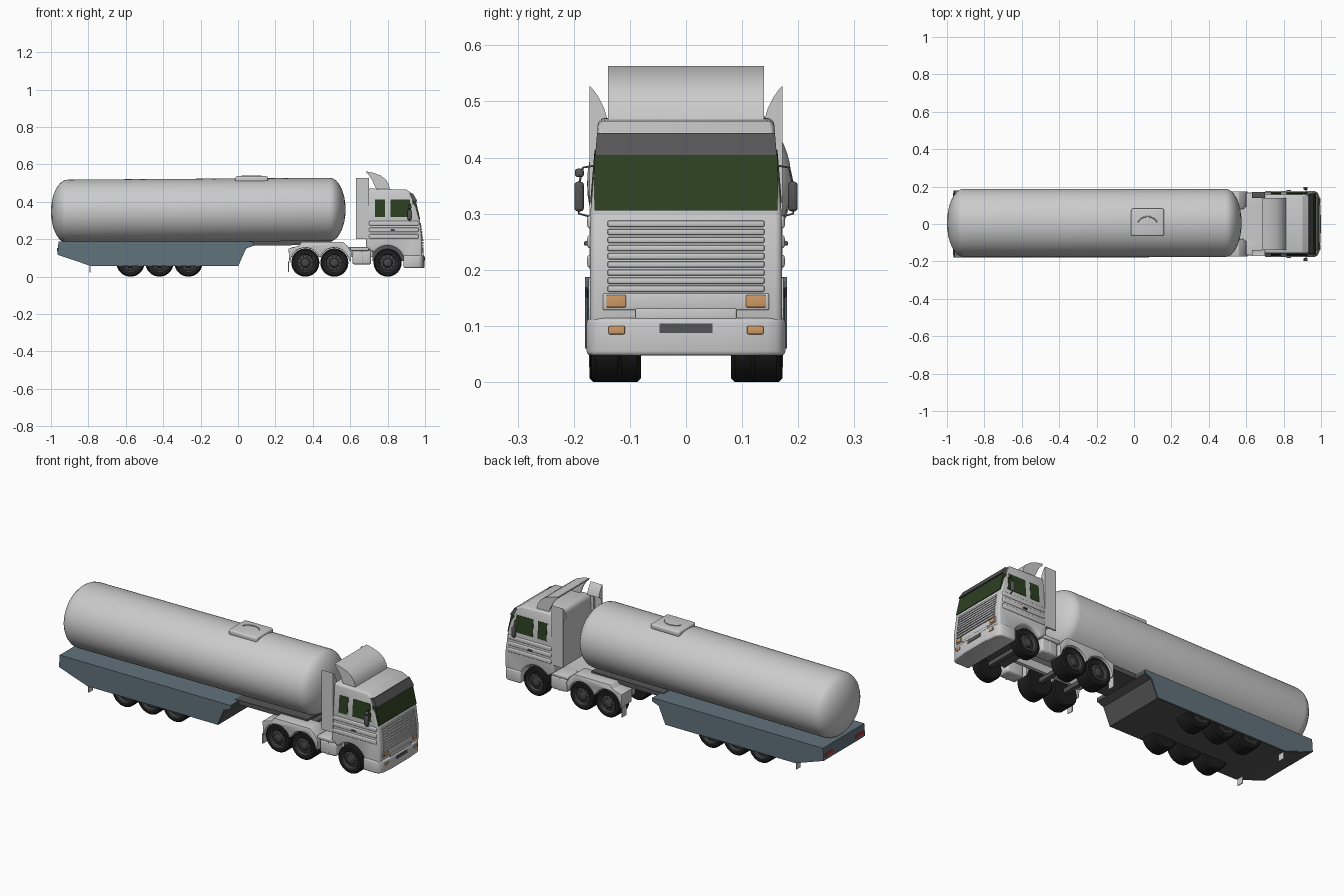
import bpy, bmesh, math
from mathutils import Vector

if "Cube" in bpy.data.objects:
    bpy.data.objects.remove(bpy.data.objects["Cube"])


def material(name, rgb):
    m = bpy.data.materials.new(name)
    m.diffuse_color = (*rgb, 1)
    m.use_nodes = True
    m.node_tree.nodes["Principled BSDF"].inputs["Base Color"].default_value = m.diffuse_color
    return m


BLUE = material("skirt_blue", (0.12, 0.17, 0.20))
BLACK = material("tyre_black", (0.012, 0.012, 0.012))
RIM = material("rim_grey", (0.06, 0.06, 0.06))
DARK = material("dark_grey", (0.09, 0.09, 0.09))
GLASS = material("green_glass", (0.025, 0.05, 0.015))
AMBER = material("amber", (0.62, 0.32, 0.13))
RED = material("red_lamp", (0.5, 0.04, 0.03))


def finish(name, bm, mat=None):
    bmesh.ops.remove_doubles(bm, verts=bm.verts, dist=1e-5)
    bmesh.ops.recalc_face_normals(bm, faces=bm.faces)
    me = bpy.data.meshes.new(name)
    bm.to_mesh(me)
    bm.free()
    if mat:
        me.materials.append(mat)
    ob = bpy.data.objects.new(name, me)
    bpy.context.collection.objects.link(ob)
    return ob


def prism(name, pts, a, b, axis='y', mat=None, bevel=0, seg=3, warp=None):
    """Extrude an outline from a to b along an axis, with optional rounded edges."""
    place = {'x': lambda p, t: (t, p[0], p[1]), 'y': lambda p, t: (p[0], t, p[1]),
             'z': lambda p, t: (p[0], p[1], t)}[axis]
    bm = bmesh.new()
    r1, r2 = [[bm.verts.new(place(p, t)) for p in pts] for t in (a, b)]
    bm.faces.new(r1)
    bm.faces.new(r2[::-1])
    n = len(pts)
    for i in range(n):
        bm.faces.new((r1[i], r1[(i + 1) % n], r2[(i + 1) % n], r2[i]))
    bmesh.ops.recalc_face_normals(bm, faces=bm.faces)
    if warp:
        for v in bm.verts:
            v.co = warp(v.co)
    if bevel:
        edges = [e for e in bm.edges if e.calc_face_angle(0) > 0.6]
        bmesh.ops.bevel(bm, geom=edges, offset=bevel, segments=seg, profile=0.5,
                        affect='EDGES', clamp_overlap=True)
    return finish(name, bm, mat)


def box(name, x, y, z, **kw):
    return prism(name, [(x[0], z[0]), (x[1], z[0]), (x[1], z[1]), (x[0], z[1])], y[0], y[1], **kw)


def pair(fn, name, *args, a, b, **kw):
    """Build a part on both sides of the truck."""
    for s, side in ((1, "left"), (-1, "right")):
        fn(f"{name}_{side}", *args, s * a, s * b, **kw)


def side_box(name, x, z, a, b, **kw):
    box(name, x, (a, b), z, **kw)


def lathe(name, prof, place, n=40, mat=None):
    """Revolve (radius, offset) points; place maps (cos r, sin r, offset) to space."""
    bm = bmesh.new()
    rings = [[bm.verts.new(place(r * math.cos(k * math.tau / n), r * math.sin(k * math.tau / n), t))
              for k in range(n)] for r, t in prof]
    for p, q in zip(rings, rings[1:]):
        for k in range(n):
            bm.faces.new((p[k], p[(k + 1) % n], q[(k + 1) % n], q[k]))
    bmesh.ops.remove_doubles(bm, verts=bm.verts, dist=1e-6)
    return finish(name, bm, mat)


def tube(name, pts, r, mat=None):
    cu = bpy.data.curves.new(name, 'CURVE')
    cu.dimensions = '3D'
    cu.bevel_depth, cu.bevel_resolution = r, 1
    sp = cu.splines.new('POLY')
    sp.points.add(len(pts) - 1)
    for p, co in zip(sp.points, pts):
        p.co = (*co, 1)
    ob = bpy.data.objects.new(name, cu)
    bpy.context.collection.objects.link(ob)
    if mat:
        cu.materials.append(mat)


def arc(cx, cz, r, a0, a1, n=10):
    return [(cx + r * math.cos(math.radians(a0 + (a1 - a0) * i / n)),
             cz + r * math.sin(math.radians(a0 + (a1 - a0) * i / n))) for i in range(n + 1)]


# Tank: cylinder with elliptical domes, very slightly raised at the front
steps = [i * math.pi / 16 for i in range(9)]
prof = [(math.sin(t), -0.91 - 0.09 * math.cos(t)) for t in steps]
prof += [(math.cos(t), 0.49 + 0.085 * math.sin(t)) for t in steps]
lathe("tank", prof, lambda c, s, t: (t, 0.006 + 0.182 * c, 0.355 + 0.17 * s + 0.007 * t), 64)

# Tank hatch with a curved handle
box("tank_hatch", (-0.015, 0.16), (-0.065, 0.082), (0.505, 0.537), bevel=0.01)
tube("hatch_handle", [(x, y, 0.538) for x, y in arc(0.072, -0.02, 0.06, 30, 150)], 0.003)

# Trailer skirt, dark underside and neck plate
skirt = [(-0.96, 0.187), (-0.965, 0.12), (-0.79, 0.06), (0.0, 0.06), (0.04, 0.152), (0.08, 0.168), (0.08, 0.187)]
prism("trailer_skirt", skirt, -0.18, 0.18, mat=BLUE)
prism("trailer_underside", [(-0.95, 0.15), (-0.962, 0.1165), (-0.79, 0.058), (0.002, 0.058), (0.043, 0.15),
                            (0.082, 0.165), (0.082, 0.18)], -0.176, 0.176, mat=DARK)
prism("neck_plate", [(0.06, 0.19), (0.06, 0.167), (0.27, 0.167), (0.50, 0.18), (0.50, 0.195)], -0.11, 0.11, mat=DARK)
pair(side_box, "rear_lamp", (-0.967, -0.955), (0.135, 0.152), a=0.10, b=0.165, mat=RED)
pair(side_box, "trailer_mudflap", (-0.793, -0.789), (0.022, 0.075), a=0.135, b=0.172)


# Wheels: tyre, dished rim and ring of vent holes
def wheel(name, x, y_in, y_out, hub=0.0):
    s = 1 if y_out > 0 else -1
    w = abs(y_out)
    i = abs(y_in)

    def place(c, d, t):
        return (x + c, s * t, 0.075 + d)
    lathe(name + "_tyre", [(0, i), (0.068, i), (0.075, i + 0.007), (0.075, w - 0.007),
                           (0.068, w), (0.05, w), (0.046, w - 0.012)], place, 40, BLACK)
    lathe(name + "_rim", [(0.05, w + 0.001), (0.046, w - 0.001), (0.042, w - 0.014), (0.026, w - 0.010),
                          (0.022, w - 0.004 + hub), (0.012, w + hub), (0, w + hub)], place, 32, RIM)
    bm = bmesh.new()
    for k in range(10):
        a = k * math.tau / 10
        ring = [bm.verts.new((x + 0.034 * math.cos(a) + 0.004 * math.cos(q * math.tau / 8), s * (w - 0.0105),
                              0.075 + 0.034 * math.sin(a) + 0.004 * math.sin(q * math.tau / 8))) for q in range(8)]
        bm.faces.new(ring if s < 0 else ring[::-1])
    finish(name + "_holes", bm, BLACK)


for k, x in enumerate((-0.575, -0.42, -0.265)):
    pair(wheel, f"trailer_wheel_{k}", x, a=0.085, b=0.172)
for k, x in enumerate((0.36, 0.515)):
    pair(wheel, f"drive_wheel_{k}", x, a=0.08, b=0.17)
pair(wheel, "front_wheel", 0.80, a=0.115, b=0.168, hub=0.004)
for k, x in enumerate((-0.575, -0.42, -0.265, 0.36, 0.515, 0.80)):
    box(f"axle_{k}", (x - 0.012, x + 0.012), (-0.12, 0.12), (0.063, 0.087), mat=DARK)

# Tractor chassis: rails, deck, coupling and rear fenders with arches
pair(side_box, "chassis_rail", (0.28, 0.95), (0.105, 0.15), a=0.045, b=0.065)
box("chassis_deck", (0.29, 0.69), (-0.09, 0.09), (0.148, 0.158))
box("coupling", (0.36, 0.52), (-0.07, 0.07), (0.155, 0.178), mat=DARK, bevel=0.006)
fender = [(0.27, 0.15), (0.275, 0.075), (0.282, 0.075)] + arc(0.36, 0.075, 0.08, 170, 20) + \
    arc(0.515, 0.075, 0.08, 160, 10) + [(0.602, 0.075), (0.607, 0.13), (0.585, 0.165), (0.56, 0.186), (0.34, 0.186), (0.325, 0.165)]
pair(prism, "rear_fender", fender, a=0.08, b=0.174, bevel=0.003, seg=2)
pair(side_box, "tractor_mudflap", (0.268, 0.272), (0.025, 0.08), a=0.135, b=0.172)

# Fuel tanks and step plates between the axles
pair(side_box, "fuel_tank", (0.612, 0.712), (0.065, 0.14), a=0.09, b=0.165, bevel=0.012)
pair(side_box, "step_plate", (0.60, 0.70), (0.138, 0.158), a=0.06, b=0.168, bevel=0.005)
pair(side_box, "tank_strap", (0.652, 0.668), (0.064, 0.141), a=0.12, b=0.167, bevel=0.008)

# Cab lower body with front wheel arches
lower = [(0.685, 0.307), (0.685, 0.155)] + arc(0.80, 0.075, 0.09, 145, 0) + \
    [(0.89, 0.058), (0.972, 0.058), (0.985, 0.12), (0.985, 0.2), (0.97, 0.307)]
prism("cab_lower", lower, -0.171, 0.171, bevel=0.012)
box("cab_floor", (0.72, 0.90), (-0.105, 0.105), (0.085, 0.2), mat=DARK)


# Cab upper body, leaning inwards towards the roof
def lean(co):
    return Vector((co.x, co.y * (1 - 0.08 * (co.z - 0.305) / 0.165), co.z))


upper = [(0.685, 0.285), (0.97, 0.285), (0.97, 0.305), (0.945, 0.41), (0.93, 0.445), (0.90, 0.465), (0.70, 0.471), (0.685, 0.455)]
prism("cab_upper", upper, -0.17, 0.17, bevel=0.012, warp=lean)
pair(prism, "door_window", [(0.815, 0.32), (0.93, 0.32), (0.918, 0.413), (0.815, 0.413)],
     a=0.165, b=0.172, mat=GLASS, warp=lean)
pair(prism, "rear_window", [(0.732, 0.32), (0.786, 0.32), (0.786, 0.413), (0.732, 0.413)],
     a=0.165, b=0.172, mat=GLASS, warp=lean)
prism("windscreen", [(0.95, 0.306), (0.974, 0.306), (0.951, 0.406), (0.93, 0.406)], -0.163, 0.163, mat=GLASS)
prism("sun_visor", [(0.935, 0.403), (0.96, 0.403), (0.935, 0.444), (0.915, 0.444)], -0.17, 0.17, mat=DARK, warp=lean)

# Raised ribs on the cab sides and door seams
for k, z in enumerate((0.285, 0.25, 0.215)):
    pair(side_box, f"side_rib_{k}", (0.70, 0.965), (z - 0.012, z + 0.012), a=0.155, b=0.176, bevel=0.006)
pair(side_box, "door_handle", (0.815, 0.84), (0.243, 0.251), a=0.17, b=0.182, bevel=0.003, mat=DARK)

# Grille slats
for k in range(9):
    z = 0.166 + k * 0.0145
    x = 0.985 - max(0, z - 0.2) * 0.143
    box(f"grille_slat_{k}", (x - 0.01, x + 0.006), (-0.14, 0.14), (z - 0.0055, z + 0.0055), bevel=0.003, seg=2)

# Bumper with rounded corners
half = [(0.885, 0.177), (0.965, 0.177), (0.982, 0.168), (0.992, 0.145), (0.998, 0.08)]
prism("bumper", half + [(x, -y) for x, y in reversed(half)], 0.047, 0.114, 'z', bevel=0.008)
box("bumper_step", (0.96, 0.992), (-0.09, 0.09), (0.107, 0.131), bevel=0.003)
box("front_plate", (0.98, 1.0), (-0.047, 0.047), (0.087, 0.104), mat=DARK)
box("lamp_panel", (0.965, 0.988), (-0.148, 0.148), (0.128, 0.158), bevel=0.003)
pair(side_box, "headlight", (0.975, 0.992), (0.133, 0.155), a=0.107, b=0.142, mat=AMBER, bevel=0.002)
pair(side_box, "fog_light", (0.975, 0.9975), (0.085, 0.1), a=0.109, b=0.138, mat=AMBER, bevel=0.002)

# Roof spoiler: curved shell with side plates
top = [(0.685, 0.563), (0.72, 0.556), (0.76, 0.542), (0.79, 0.52), (0.807, 0.492), (0.812, 0.465)]
inner = [(0.798, 0.465), (0.79, 0.492), (0.775, 0.512), (0.75, 0.532), (0.715, 0.546), (0.688, 0.552)]
prism("roof_spoiler", top + inner, -0.139, 0.139)
pair(prism, "spoiler_side", top + [(0.74, 0.465), (0.715, 0.52)], a=0.132, b=0.139)

# Side air deflectors behind the cab with flared upper wings
pair(side_box, "air_deflector", (0.63, 0.70), (0.20, 0.50), a=0.164, b=0.172)
pair(side_box, "cab_edge", (0.67, 0.70), (0.20, 0.46), a=0.15, b=0.166)
for s, side in ((1, "left"), (-1, "right")):
    wing = [(0.172, 0.528), (0.172, 0.45), (0.14, 0.468), (0.146, 0.488), (0.156, 0.508), (0.166, 0.522)]
    prism(f"deflector_wing_{side}", [(s * y, z) for y, z in wing], 0.63, 0.70, 'x')
    # Door mirrors on bent brackets
    box(f"mirror_{side}", (0.905, 0.928), (s * 0.182, s * 0.199), (0.304, 0.357), bevel=0.006, mat=DARK)
    tube(f"mirror_bracket_{side}", [(0.925, s * 0.16, 0.386), (0.917, s * 0.184, 0.382), (0.917, s * 0.191, 0.35),
                                    (0.917, s * 0.191, 0.30), (0.922, s * 0.165, 0.293)], 0.002, DARK)
box("kerb_mirror", (0.908, 0.928), (-0.198, -0.182), (0.365, 0.38), bevel=0.005, mat=DARK)

# Smooth shading with crisp edges
for ob in bpy.context.collection.objects:
    ob.select_set(ob.type == 'MESH')
bpy.context.view_layer.objects.active = bpy.data.objects["tank"]
bpy.ops.object.shade_smooth_by_angle(angle=math.radians(30))
